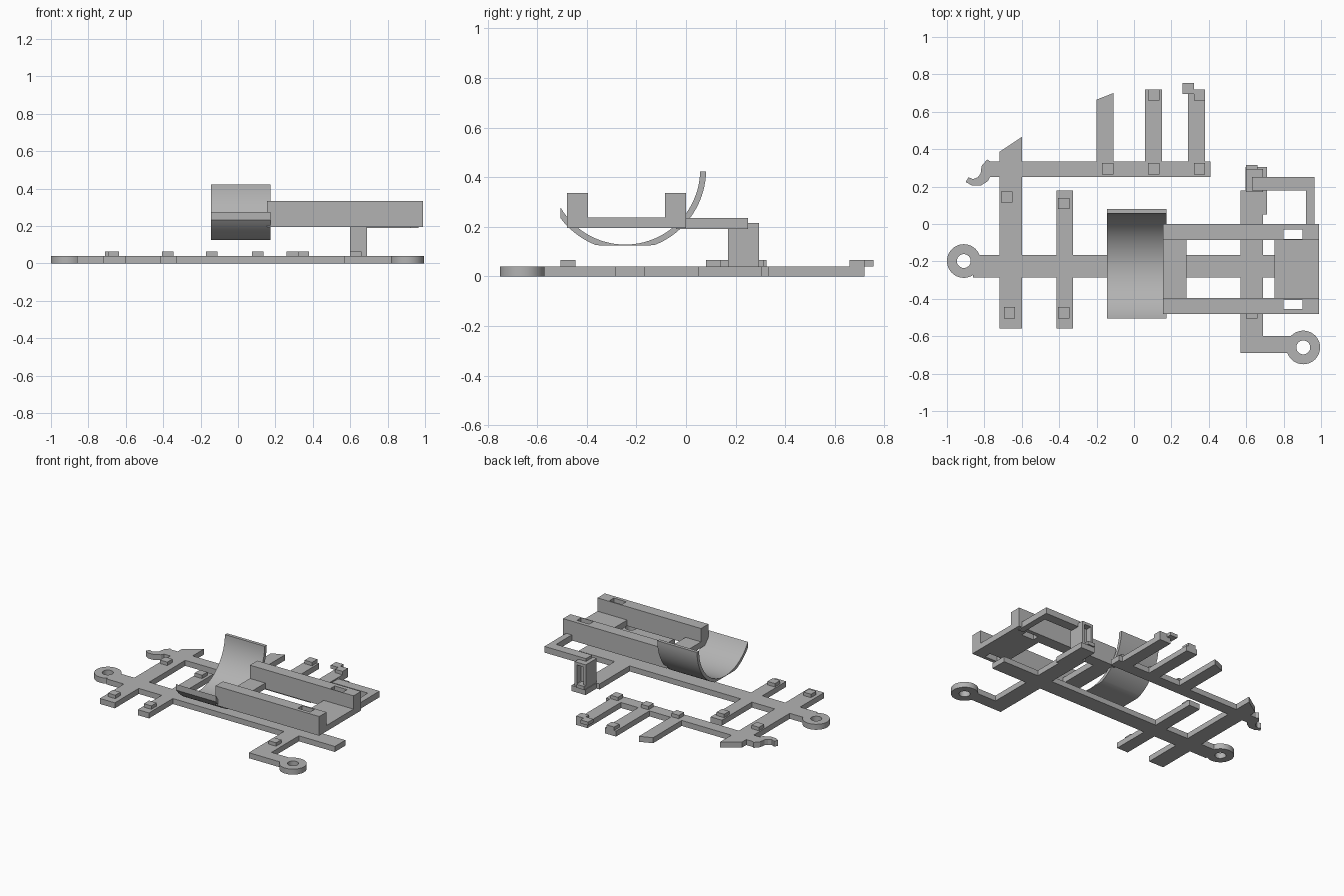
import bpy
import bmesh
from math import cos, sin, pi, sqrt, asin
from mathutils import Matrix

cube = bpy.data.objects.get("Cube")
if cube:
    bpy.data.objects.remove(cube, do_unlink=True)

GREY = (0.45, 0.45, 0.45, 1)
grey = bpy.data.materials.new("light grey")
grey.use_nodes = True
grey.diffuse_color = GREY
grey.node_tree.nodes["Principled BSDF"].inputs["Base Color"].default_value = GREY

BASE = 0.04      # thickness of the flat frame
PAD_TOP = 0.065


def prism(name, pts, z0, z1):
    """Extrude an xy outline from z0 to z1."""
    bm = bmesh.new()
    face = bm.faces.new([bm.verts.new((x, y, z0)) for x, y in pts])
    new = bmesh.ops.extrude_face_region(bm, geom=[face])["geom"]
    for v in new:
        if isinstance(v, bmesh.types.BMVert):
            v.co.z = z1
    bmesh.ops.recalc_face_normals(bm, faces=bm.faces)
    mesh = bpy.data.meshes.new(name)
    bm.to_mesh(mesh)
    bm.free()
    mesh.materials.append(grey)
    ob = bpy.data.objects.new(name, mesh)
    bpy.context.collection.objects.link(ob)
    return ob


def box(name, x0, x1, y0, y1, z0, z1):
    return prism(name, [(x0, y0), (x1, y0), (x1, y1), (x0, y1)], z0, z1)


def disc(name, x, y, r, z0, z1, n=40):
    return prism(name, [(x + r * cos(2 * pi * i / n), y + r * sin(2 * pi * i / n))
                        for i in range(n)], z0, z1)


def combine(target, other, operation):
    """Apply a boolean and discard the second solid."""
    mod = target.modifiers.new("boolean", 'BOOLEAN')
    mod.operation, mod.solver, mod.object = operation, 'EXACT', other
    bpy.ops.object.select_all(action='DESELECT')
    target.select_set(True)
    bpy.context.view_layer.objects.active = target
    bpy.ops.object.modifier_apply(modifier=mod.name)
    bpy.data.objects.remove(other, do_unlink=True)


def smooth(ob):
    bpy.ops.object.select_all(action='DESELECT')
    ob.select_set(True)
    bpy.context.view_layer.objects.active = ob
    bpy.ops.object.shade_smooth_by_angle(angle=0.5)


# Flat frame: spine, crossbars, back bar with fingers, front arm
frame = box("base_frame", -0.86, 0.98, -0.285, -0.165, 0, BASE)
bars = [
    (-0.415, -0.325, -0.56, 0.18),
    (0.57, 0.69, -0.69, 0.18),
    (0.68, 0.84, -0.69, -0.60),
    (0.595, 0.71, 0.05, 0.305),
]
for bar in bars:
    combine(frame, box("bar", *bar, 0, BASE), 'UNION')
slanted = [(-0.72, -0.56), (-0.60, -0.56), (-0.60, 0.465), (-0.72, 0.385)]
combine(frame, prism("left_crossbar", slanted, 0, BASE), 'UNION')

# Back bar ending in a curved hook
hook_bar = [(0.41, 0.25), (0.41, 0.335), (-0.77, 0.335), (-0.785, 0.345),
            (-0.815, 0.31), (-0.82, 0.27), (-0.835, 0.25), (-0.86, 0.24),
            (-0.885, 0.25), (-0.90, 0.225), (-0.865, 0.205), (-0.82, 0.205),
            (-0.78, 0.23), (-0.77, 0.25)]
combine(frame, prism("back_bar", hook_bar, 0, BASE), 'UNION')
for x, left_end, right_end in ((-0.155, 0.665, 0.70), (0.105, 0.72, 0.72), (0.335, 0.72, 0.72)):
    finger = [(x - 0.045, 0.3), (x + 0.045, 0.3),
              (x + 0.045, right_end), (x - 0.045, left_end)]
    combine(frame, prism("finger", finger, 0, BASE), 'UNION')

# Mounting eyes
eyes = ((-0.91, -0.198), (0.905, -0.66))
for x, y in eyes:
    combine(frame, disc("eye", x, y, 0.09, 0, BASE), 'UNION')
for x, y in eyes:
    combine(frame, disc("eye_hole", x, y, 0.037, -0.1, 0.1), 'DIFFERENCE')
smooth(frame)

# Small square pads
pads = [(-0.68, 0.145), (-0.665, -0.475), (-0.375, 0.11), (-0.375, -0.475),
        (-0.14, 0.295), (0.105, 0.295), (0.35, 0.295), (0.105, 0.69),
        (0.35, 0.69), (0.29, 0.725), (0.63, -0.475), (0.63, 0.285)]
for i, (x, y) in enumerate(pads):
    box(f"pad_{i + 1}", x - 0.03, x + 0.03, y - 0.03, y + 0.03, BASE, PAD_TOP)

# Channel post and the bent arm that carries the tray
post = box("post", 0.60, 0.69, 0.17, 0.295, BASE, 0.215)
combine(post, box("recess", 0.618, 0.672, 0.25, 0.4, 0.06, 0.195), 'DIFFERENCE')
arm = [(0.63, 0.18), (0.92, 0.18), (0.92, -0.04), (0.965, -0.04),
       (0.965, 0.25), (0.63, 0.25)]
prism("bent_arm", arm, 0.19, 0.235)

# Tray: two slotted rails joined by two plates
for name, y0, y1, s0, s1 in (("back_rail", -0.085, 0, -0.08, -0.03),
                             ("front_rail", -0.48, -0.395, -0.455, -0.405)):
    rail = box(name, 0.155, 0.99, y0, y1, 0.195, 0.335)
    combine(rail, box("slot", 0.80, 0.90, s0, s1, 0.1, 0.4), 'DIFFERENCE')
for name, x0, x1 in (("inner_plate", 0.155, 0.28), ("end_plate", 0.75, 0.99)):
    box(name, x0, x1, -0.395, -0.085, 0.195, 0.238)

# Curved cradle: arc section with upright front lip and flattened underside
CY, CZ, R_IN, R_OUT = -0.245, 0.43, 0.302, 0.326
TOP, LIP, FLOOR = 0.423, -0.505, 0.125


def arc(r, n=40):
    start, end = asin((LIP - CY) / r), pi / 2 - asin((CZ - TOP) / r)
    angles = [start + (end - start) * i / n for i in range(n + 1)]
    return [(CY + r * sin(a), max(FLOOR, CZ - r * cos(a))) for a in angles]


cradle = prism("cradle", arc(R_OUT) + arc(R_IN)[::-1], -0.145, 0.175)
# Turn the section so that it is swept along x
cradle.data.transform(Matrix(((0, 0, 1, 0), (1, 0, 0, 0), (0, 1, 0, 0), (0, 0, 0, 1))))
smooth(cradle)
